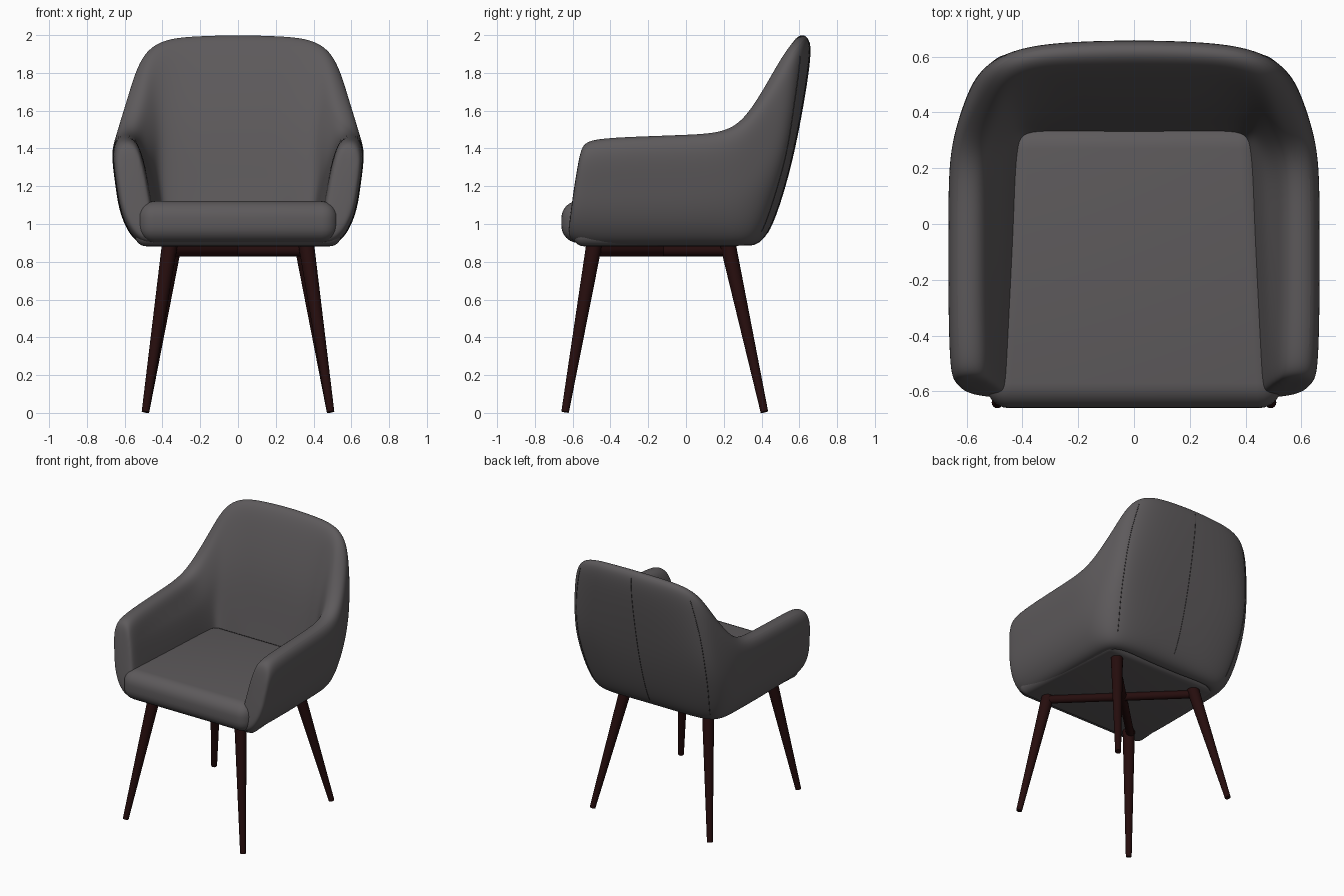
import bpy
import bmesh
from mathutils import Vector
from mathutils.bvhtree import BVHTree

cube = bpy.data.objects.get("Cube")
if cube:
    bpy.data.objects.remove(cube, do_unlink=True)


def material(name, rgb):
    mat = bpy.data.materials.new(name)
    mat.use_nodes = True
    mat.diffuse_color = (*rgb, 1)
    bsdf = mat.node_tree.nodes["Principled BSDF"]
    bsdf.inputs["Base Color"].default_value = (*rgb, 1)
    bsdf.inputs["Roughness"].default_value = 0.8
    return mat


fabric = material("grey_fabric", (0.11, 0.102, 0.106))
thread = material("dark_seam", (0.05, 0.046, 0.048))
wood = material("dark_wood", (0.019, 0.004, 0.004))


def add_object(name, bm, mat):
    bmesh.ops.recalc_face_normals(bm, faces=bm.faces)
    mesh = bpy.data.meshes.new(name)
    bm.to_mesh(mesh)
    bm.free()
    mesh.materials.append(mat)
    obj = bpy.data.objects.new(name, mesh)
    bpy.context.collection.objects.link(obj)
    return obj


def smooth(obj, angle=0.7):
    bpy.ops.object.select_all(action="DESELECT")
    obj.select_set(True)
    bpy.context.view_layer.objects.active = obj
    bpy.ops.object.shade_smooth_by_angle(angle=angle)


# Wrap-around shell, from the front of the arm to the middle of the back:
# rim centre (x, y, z), outer middle (x, y), outer base (x, y), inner wall (x, y)
stations = [
    ((.59, -.46, 1.455), (.645, -.5), (.59, -.52), (.48, -.5)),
    ((.595, -.3, 1.465), (.65, -.3), (.595, -.3), (.47, -.3)),
    ((.595, 0, 1.475), (.65, 0), (.595, 0), (.455, 0)),
    ((.595, .19, 1.485), (.65, .2), (.59, .17), (.45, .18)),
    ((.58, .31, 1.55), (.635, .34), (.585, .28), (.44, .28)),
    ((.535, .44, 1.745), (.605, .47), (.55, .38), (.425, .335)),
    ((.49, .545, 1.925), (.55, .57), (.47, .43), (.37, .355)),
    ((.37, .6, 1.99), (.37, .595), (.33, .45), (.25, .358)),
    ((.18, .612, 2), (.18, .6), (.17, .455), (.15, .36)),
    ((0, .615, 2.005), (0, .6), (0, .455), (0, .36)),
]


def wall_section(rim, mid, base, inner):
    top = rim[2]
    rise = max(0, top - 1.45)
    half = .08 - .045 * rise
    mid_z = .9 + .55 * (top - .9)
    rim, mid, base, inner = (Vector((p[0], p[1], 0)) for p in (rim, mid, base, inner))
    out = (mid - inner).normalized()
    shoulder = rim - out * (half + .08 * rise)
    shoulder_z = top - .08 - .1 * rise
    section = [
        (inner - out * .045, 1.0),
        (inner, 1.25),
        ((inner + shoulder) / 2 - out * .05 * rise, (1.25 + shoulder_z) / 2),
        (shoulder, shoulder_z),
        (rim - out * half * .6, top),
        (rim + out * half * .6, top),
        (rim + out * half, top - .09),
        (mid, mid_z),
        ((mid + base) / 2 + out * .012, (mid_z + .97) / 2),
        (base, .975),
        (base - out * .07, .885),
        (base - out * .17, .88),
    ]
    return [Vector((p.x, p.y, z)) for p, z in section]


rings = [wall_section(*s) for s in stations]


# Rounded front end of the arm
def arm_end(ring, scale, y):
    centre = sum(ring, Vector()) / len(ring)
    end = [centre + (p - centre) * scale for p in ring]
    for p in end:
        p.y = y + .15 * (p.z - 1)
    return end


rings = [arm_end(rings[0], .7, -.622), arm_end(rings[0], .93, -.603)] + rings
bm = bmesh.new()
verts = [[bm.verts.new(p) for p in ring] for ring in rings]
count = len(verts[0])
for a, b in zip(verts, verts[1:]):
    for i in range(count):
        j = (i + 1) % count
        bm.faces.new((a[i], a[j], b[j], b[i]))
bm.faces.new(verts[0])
shell = add_object("arms_and_back", bm, fabric)
mirror = shell.modifiers.new("mirror", "MIRROR")
mirror.use_clip = True
shell.modifiers.new("subdivision", "SUBSURF").levels = 3
shell.modifiers["subdivision"].render_levels = 3
smooth(shell, 1.2)


# Seat cushion and its underside
def padded_slab(name, front_half, back_half, y0, y1, z0, z1, bevel):
    bm = bmesh.new()
    bmesh.ops.create_cube(bm, size=2)
    for v in bm.verts:
        front = v.co.y < 0
        v.co.x *= front_half if front else back_half
        v.co.y = y0 if front else y1
        v.co.z = z0 if v.co.z < 0 else z1
    bmesh.ops.bevel(bm, geom=bm.edges[:], offset=bevel, segments=6,
                    profile=.5, affect="EDGES")
    smooth(add_object(name, bm, fabric))


padded_slab("seat_cushion", .535, .46, -.66, .36, .9, 1.122, .09)
padded_slab("seat_underside", .55, .49, -.6, .32, .882, 1.04, .06)


# Stitched seams on the back, laid on the shell surface
bpy.context.view_layer.update()
surface = BVHTree.FromObject(shell, bpy.context.evaluated_depsgraph_get())


def back_seam(name, low_x, high_x, bulge, low_z, high_z):
    points = []
    steps = 40
    for i in range(steps + 1):
        t = i / steps
        x = low_x + (high_x - low_x) * t + bulge * 4 * t * (1 - t)
        start = Vector((x, 2, low_z + (high_z - low_z) * t))
        hit = surface.ray_cast(start, Vector((0, -1, 0)))[0]
        if hit:
            points.append(hit)
    curve = bpy.data.curves.new(name, "CURVE")
    curve.dimensions = "3D"
    curve.bevel_depth = .0025
    curve.bevel_resolution = 1
    spline = curve.splines.new("POLY")
    spline.points.add(len(points) - 1)
    for point, co in zip(spline.points, points):
        point.co = (*co, 1)
    curve.materials.append(thread)
    obj = bpy.data.objects.new(name, curve)
    bpy.context.collection.objects.link(obj)
    bpy.ops.object.select_all(action="DESELECT")
    obj.select_set(True)
    bpy.context.view_layer.objects.active = obj
    bpy.ops.object.convert(target="MESH")


back_seam("centre_seam", 0, 0, 0, .95, 1.96)
for side, label in ((1, "left"), (-1, "right")):
    back_seam(label + "_back_seam", side * .48, side * .46, side * .06, .96, 1.89)


# Tapered legs and the crossed bars beneath the seat
def rod(name, start, end, r_start, r_end):
    start, end = Vector(start), Vector(end)
    axis = end - start
    bm = bmesh.new()
    bmesh.ops.create_cone(bm, cap_ends=True, segments=20, radius1=r_start,
                          radius2=r_end, depth=axis.length)
    obj = add_object(name, bm, wood)
    obj.location = (start + end) / 2
    obj.rotation_euler = axis.to_track_quat("Z", "Y").to_euler()
    smooth(obj)


for side, label in ((1, "left"), (-1, "right")):
    front_top = (side * .36, -.485, .9)
    back_top = (side * .338, .22, .9)
    rod("front_leg_" + label, (side * .49, -.64, .005), front_top, .02, .042)
    rod("back_leg_" + label, (side * .49, .415, .005), back_top, .02, .042)
    rod("cross_bar_" + label, (side * .36, -.47, .857), (-side * .34, .21, .857), .028, .028)
